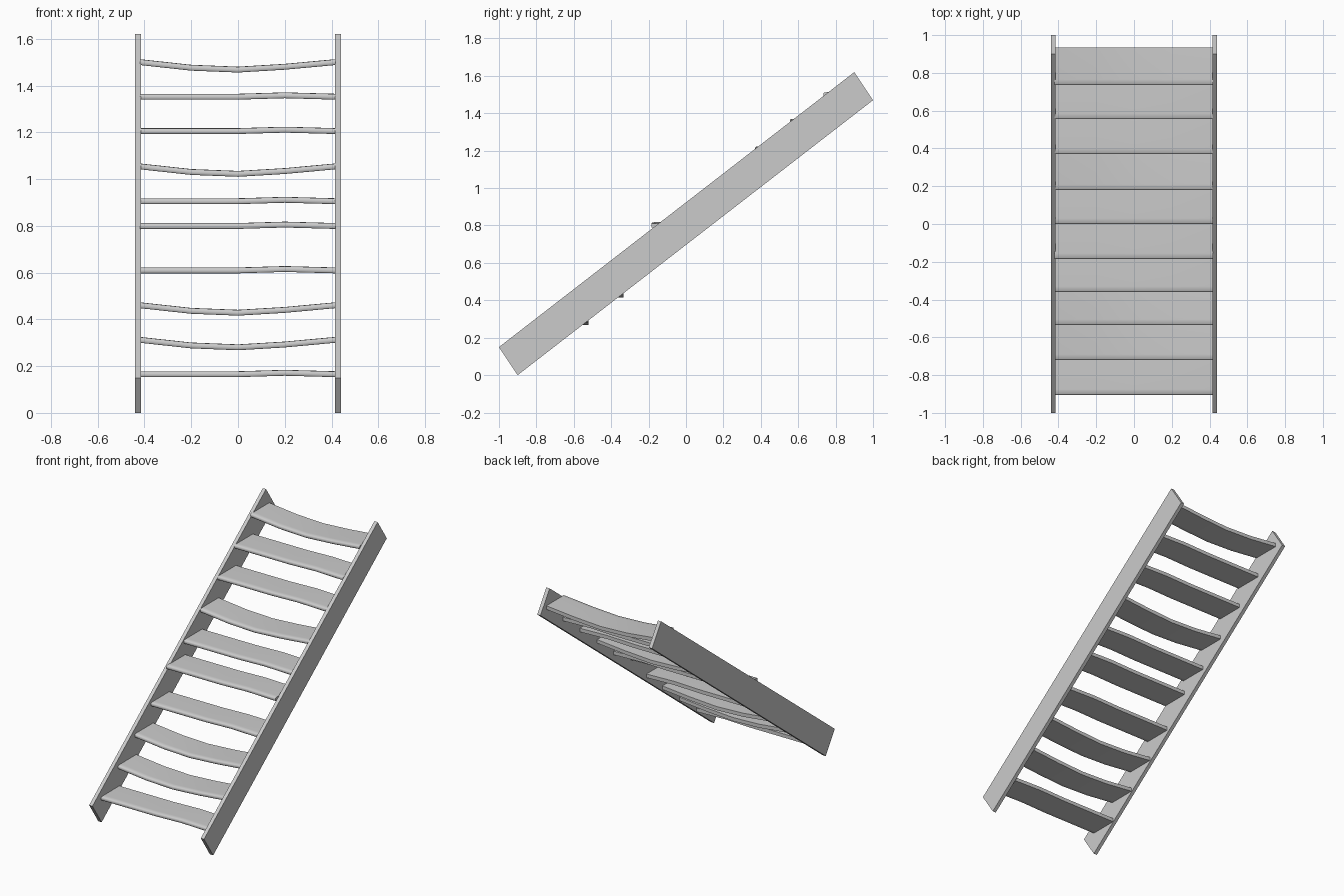
import bpy
import bmesh
import math

cube = bpy.data.objects.get("Cube")
if cube:
    bpy.data.objects.remove(cube)

grey = bpy.data.materials.new("light_grey")
grey.use_nodes = True
grey.diffuse_color = (0.6, 0.6, 0.6, 1)
grey.node_tree.nodes["Principled BSDF"].inputs["Base Color"].default_value = grey.diffuse_color


def extrude_along_x(name, sections):
    """Skin a closed solid through a row of matching (x, y, z) sections."""
    bm = bmesh.new()
    rings = [[bm.verts.new(p) for p in s] for s in sections]
    n = len(rings[0])
    for a, b in zip(rings, rings[1:]):
        for i in range(n):
            j = (i + 1) % n
            bm.faces.new((a[i], a[j], b[j], b[i]))
    bm.faces.new(rings[0])
    bm.faces.new(rings[-1])
    bmesh.ops.recalc_face_normals(bm, faces=bm.faces)
    mesh = bpy.data.meshes.new(name)
    bm.to_mesh(mesh)
    bm.free()
    mesh.materials.append(grey)
    obj = bpy.data.objects.new(name, mesh)
    bpy.context.collection.objects.link(obj)
    return obj


# Side stringers
STRINGER = [(-1, 0.15), (-0.9, 0), (1, 1.47), (0.9, 1.62)]
for name, side in (("left_stringer", 1), ("right_stringer", -1)):
    extrude_along_x(name, [[(side * x, y, z) for y, z in STRINGER] for x in (0.415, 0.44)])

# Worn treads: the nose is rounded, the boards sag or bulge a little along x
NOSE = [(0.2, 0), (0.2, -0.025), (0.03, -0.025), (0.004, -0.025), (0, -0.021),
        (0, -0.006), (0.006, -0.001), (0.03, 0)]
SAGGING = [0, -0.024, -0.032, -0.02, 0]
BULGING = [0, 0, 0, 0.006, 0]
TREADS = [(-0.905, 0.178, BULGING), (-0.72, 0.325, SAGGING), (-0.535, 0.473, SAGGING),
          (-0.36, 0.622, BULGING), (-0.185, 0.812, BULGING), (0, 0.918, BULGING),
          (0.18, 1.067, SAGGING), (0.37, 1.218, BULGING), (0.555, 1.365, BULGING),
          (0.735, 1.513, SAGGING)]
STATIONS = [-0.42, -0.2, 0, 0.2, 0.417]

for number, (front, top, bend) in enumerate(TREADS, 1):
    sections = [[(x, front + d, top + lift + h) for d, h in NOSE]
                for x, lift in zip(STATIONS, bend)]
    tread = extrude_along_x(f"tread_{number}", sections)
    bpy.ops.object.select_all(action="DESELECT")
    tread.select_set(True)
    bpy.context.view_layer.objects.active = tread
    bpy.ops.object.shade_smooth_by_angle(angle=math.radians(60))
